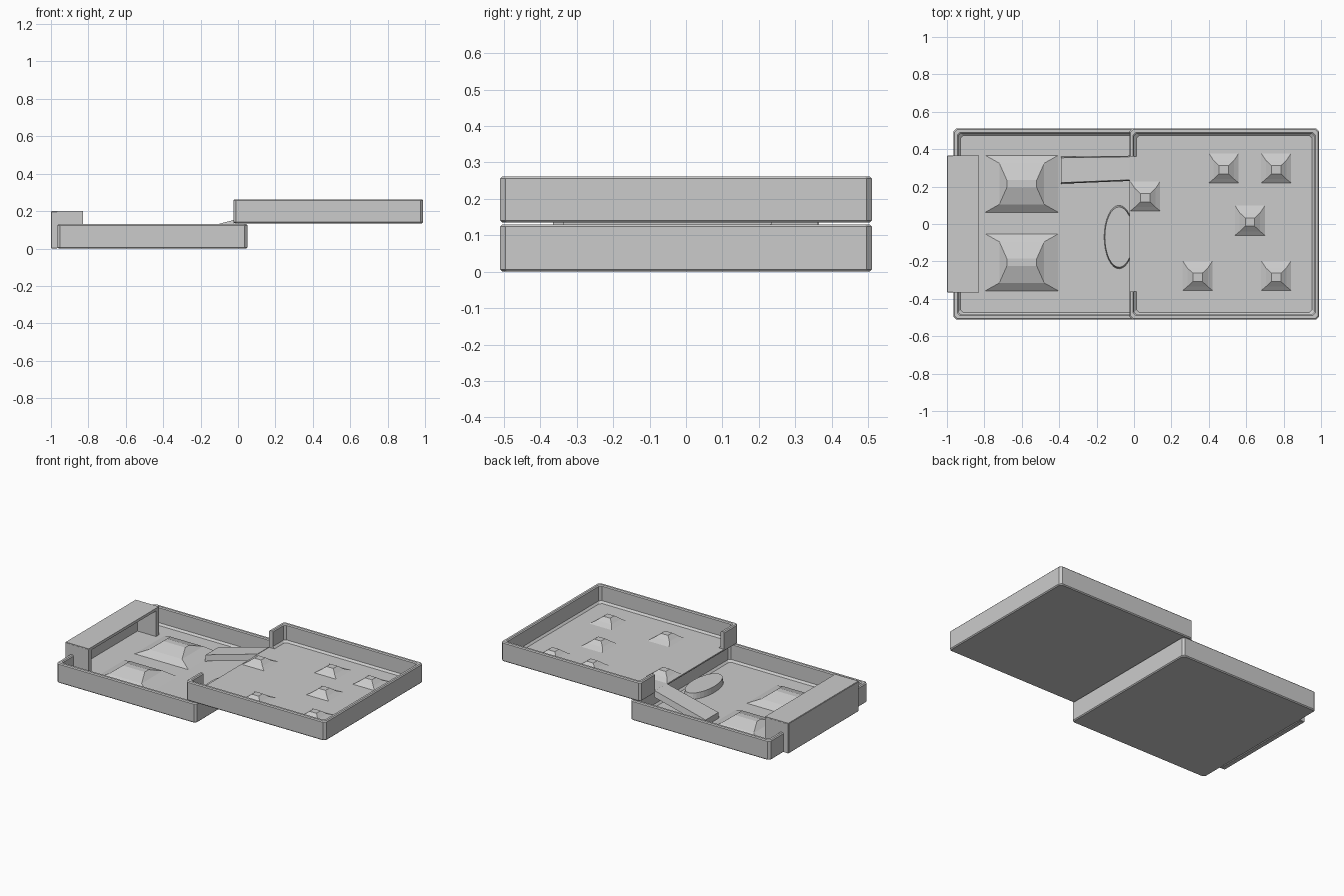
import bpy, bmesh, math
from mathutils import Matrix

if "Cube" in bpy.data.objects:
    bpy.data.objects.remove(bpy.data.objects["Cube"])


def make_object(name, bm):
    bmesh.ops.recalc_face_normals(bm, faces=bm.faces)
    mesh = bpy.data.meshes.new(name)
    bm.to_mesh(mesh)
    bm.free()
    obj = bpy.data.objects.new(name, mesh)
    bpy.context.collection.objects.link(obj)
    return obj


def box(name, x, y, z, bevel=0.0):
    bm = bmesh.new()
    bmesh.ops.create_cube(bm, size=1, matrix=Matrix.LocRotScale(
        ((x[0] + x[1]) / 2, (y[0] + y[1]) / 2, (z[0] + z[1]) / 2), None,
        (x[1] - x[0], y[1] - y[0], z[1] - z[0])))
    if bevel:
        bmesh.ops.bevel(bm, geom=bm.edges[:], offset=bevel, segments=1, affect='EDGES')
    return make_object(name, bm)


def cut(obj, x, y, z):
    cutter = box(obj.name + "_cutter", x, y, z)
    cutter.hide_render = True
    cutter.hide_viewport = True
    mod = obj.modifiers.new("cut", 'BOOLEAN')
    mod.operation = 'DIFFERENCE'
    mod.solver = 'EXACT'
    mod.object = cutter


def loft(bm, rings):
    """Join rings of points and cap both ends."""
    rows = [[bm.verts.new(p) for p in ring] for ring in rings]
    n = len(rows[0])
    for a, b in zip(rows, rows[1:]):
        for i in range(n):
            bm.faces.new((a[i], a[(i + 1) % n], b[(i + 1) % n], b[i]))
    bm.faces.new(rows[0])
    bm.faces.new(rows[-1])


def tray(name, x0, x1, z0, z1):
    """Shallow tray with chamfered corners and rims."""
    hy, floor, wall = 0.51, z0 + 0.014, 0.026

    def ring(inset, z):
        c = 0.014
        a, b, h = x0 + inset, x1 - inset, hy - inset
        return [(a + c, -h, z), (b - c, -h, z), (b, -h + c, z), (b, h - c, z),
                (b - c, h, z), (a + c, h, z), (a, h - c, z), (a, -h + c, z)]
    bm = bmesh.new()
    loft(bm, [ring(0.006, z0), ring(0, z0 + 0.006), ring(0, z1 - 0.006),
              ring(0.006, z1), ring(wall - 0.006, z1), ring(wall, z1 - 0.006),
              ring(wall, floor + 0.012), ring(wall + 0.012, floor)])
    obj = make_object(name, bm)
    # doorway in the left wall
    cut(obj, (x0 - 0.05, x0 + 0.045), (-0.36, 0.36), (floor, z1 + 0.1))
    return obj


def mound(name, cx, cy, z, levels):
    """Stack of rectangles: half x, half y, height, y shift."""
    bm = bmesh.new()
    loft(bm, [[(cx + sx * hx, cy + dy + sy * hy, z + h)
               for sx, sy in ((-1, -1), (1, -1), (1, 1), (-1, 1))]
              for hx, hy, h, dy in levels])
    return make_object(name, bm)


# Two trays, the right one overlapping the left
tray("lower_tray", -0.965, 0.05, 0.0, 0.13)
tray("upper_tray", -0.025, 0.99, 0.135, 0.262)

# Entrance shelter on the left edge, open toward the tray
box("shelter_back", (-1.0, -0.965), (-0.365, 0.365), (0.0, 0.2), 0.004)
box("shelter_roof", (-0.998, -0.83), (-0.364, 0.364), (0.182, 0.2))
for side, label in ((-1, "front"), (1, "rear")):
    ys = sorted((side * 0.335, side * 0.365))
    box("shelter_side_" + label, (-0.998, -0.83), ys, (0.003, 0.195))

# Large ridged hills on the lower floor
for i, cy in enumerate((0.215, -0.205)):
    mound(f"hill_{i}", -0.6, cy, 0.012,
          [(0.2, 0.155, 0, 0), (0.12, 0.11, 0.035, 0), (0.08, 0.02, 0.066, 0.0)])

# Small faceted bumps on the upper floor
for i, (cx, cy) in enumerate(((0.48, 0.3), (0.76, 0.3), (0.62, 0.02),
                              (0.34, -0.275), (0.76, -0.275), (0.06, 0.15))):
    mound(f"bump_{i}", cx, cy, 0.147,
          [(0.083, 0.083, 0, 0), (0.055, 0.05, 0.017, -0.01), (0.025, 0.022, 0.04, -0.01)])

# Tilted ramp plank between the trays
bm = bmesh.new()
rings = []
for x, z, y0, y1 in ((-0.39, 0.015, 0.215, 0.36), (-0.025, 0.112, 0.23, 0.365)):
    rings.append([(x, y0, z), (x, y1, z), (x, y1 - 0.006, z + 0.04), (x, y0 + 0.006, z + 0.04)])
loft(bm, rings)
make_object("ramp_plank", bm)

# Flat oval step on the lower floor
bm = bmesh.new()
bmesh.ops.create_cone(bm, cap_ends=True, segments=32, radius1=1, radius2=0.95, depth=1,
                      matrix=Matrix.LocRotScale((-0.08, -0.07, 0.032), None, (0.08, 0.17, 0.04)))
make_object("oval_step", bm)
